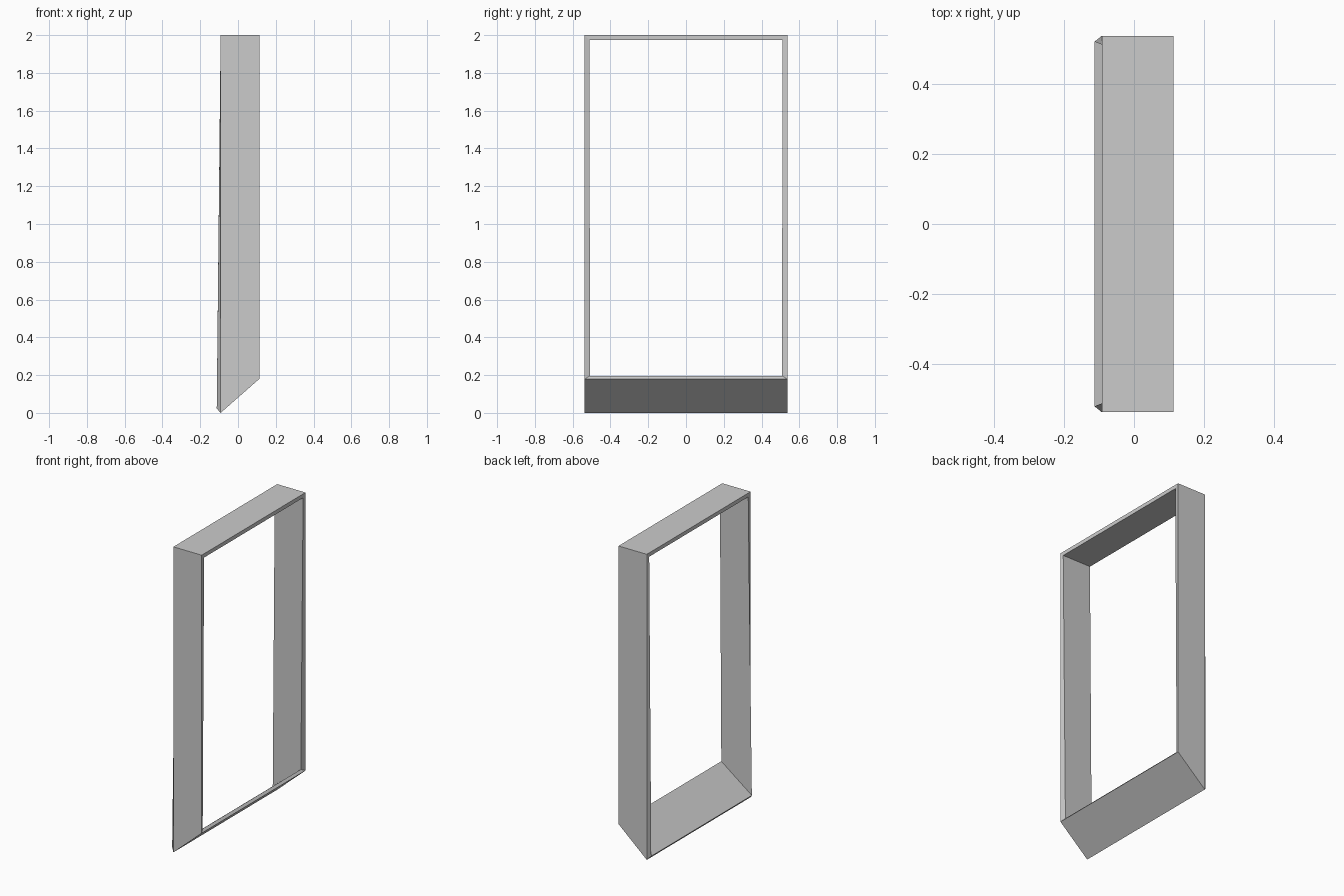
import bpy
import bmesh

if "Cube" in bpy.data.objects:
    bpy.data.objects.remove(bpy.data.objects["Cube"])

HALF_WIDTH = 0.537
BACK_X, FRONT_X = -0.092, 0.113
TOP_Z, SILL_FRONT_Z = 2.0, 0.18
THICKNESS = 0.0355

# Outer skin of the frame: top, two sides and a sloping sill
bm = bmesh.new()


def rim(x, sill_z):
    return [bm.verts.new((x, y, z)) for y, z in (
        (-HALF_WIDTH, sill_z), (HALF_WIDTH, sill_z),
        (HALF_WIDTH, TOP_Z), (-HALF_WIDTH, TOP_Z))]


back = rim(BACK_X, 0.0)
front = rim(FRONT_X, SILL_FRONT_Z)
for i in range(4):
    j = (i + 1) % 4
    # wound so the normals point out of the frame
    bm.faces.new((back[i], back[j], front[j], front[i]))
bm.normal_update()
if bm.faces[:][0].normal.z > 0:
    bmesh.ops.reverse_faces(bm, faces=bm.faces[:])

mesh = bpy.data.meshes.new("window_frame")
bm.to_mesh(mesh)
bm.free()
frame = bpy.data.objects.new("window_frame", mesh)
bpy.context.collection.objects.link(frame)

# Board thickness, grown inward
solid = frame.modifiers.new("thickness", 'SOLIDIFY')
solid.thickness = THICKNESS
solid.offset = -1.0
solid.use_even_offset = False
